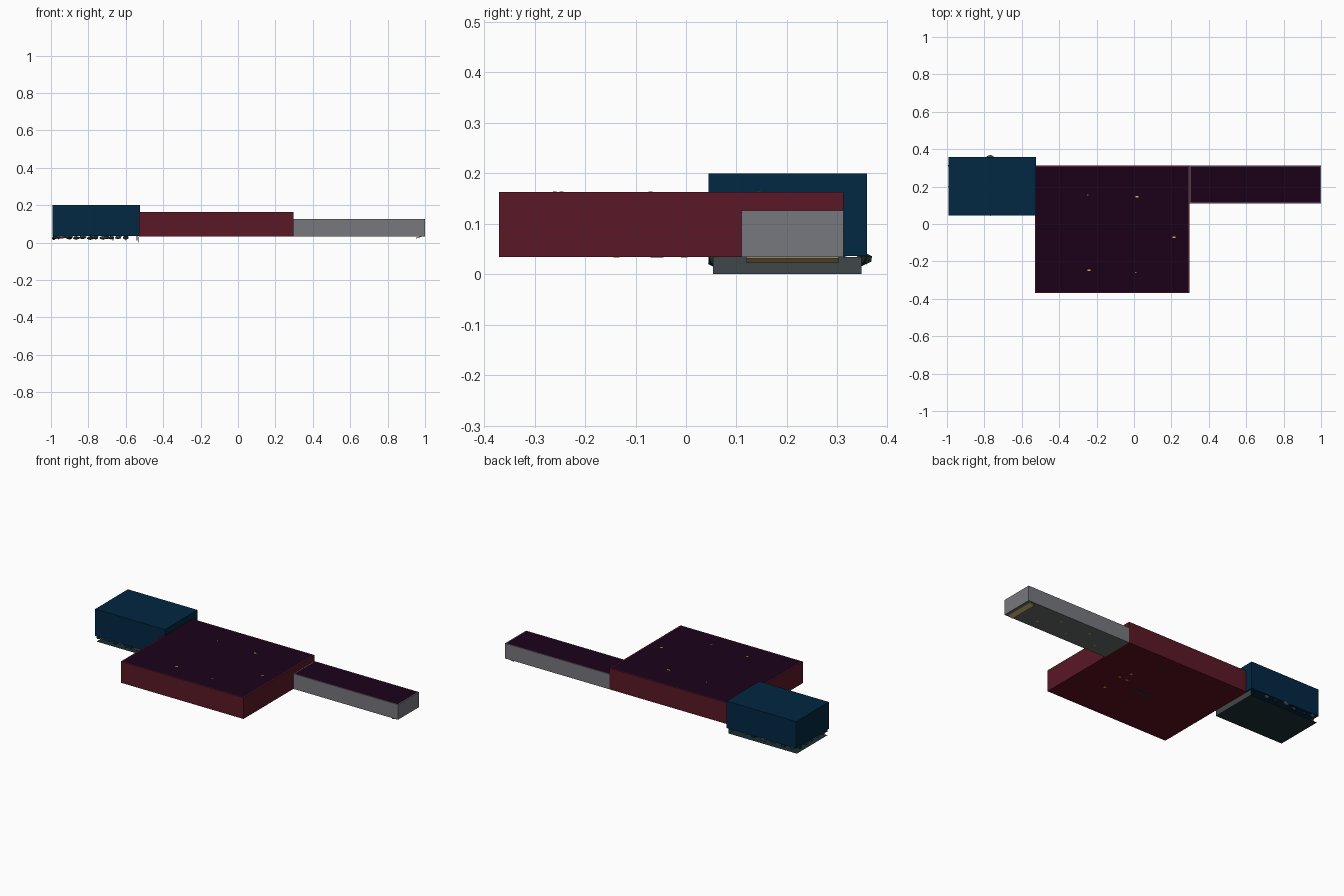
import bpy, bmesh, random
from mathutils import Vector, Matrix

if "Cube" in bpy.data.objects:
    bpy.data.objects.remove(bpy.data.objects["Cube"])

random.seed(4)


def mat(name, r, g, b):
    m = bpy.data.materials.new(name)
    m.diffuse_color = (r, g, b, 1)
    m.use_nodes = True
    m.node_tree.nodes["Principled BSDF"].inputs["Base Color"].default_value = m.diffuse_color
    return m


BLUE = mat("deep blue", .0005, .020, .054)
RED = mat("dark red", .1, .009, .019)
RED_FLOOR = mat("floor red", .11, .005, .013)
GREY = mat("mid grey", .185, .188, .208)
PURPLE = mat("dark purple", .0105, .0004, .0095)
FLOOR = mat("floor grey", .135, .145, .138)
SLATE = mat("slate", .051, .062, .065)
TEAL = mat("dark teal", .011, .029, .032)
TAN = mat("tan", .5, .38, .16)
YELLOW = mat("lamp yellow", .75, .48, .05)


def add_object(name, bm, *mats):
    me = bpy.data.meshes.new(name)
    bm.to_mesh(me)
    bm.free()
    for m in mats:
        me.materials.append(m)
    ob = bpy.data.objects.new(name, me)
    bpy.context.collection.objects.link(ob)
    return ob


def box_mesh(bm, lo, hi):
    lo, hi = Vector(lo), Vector(hi)
    m = Matrix.Translation((lo + hi) / 2) @ Matrix.Diagonal((*(hi - lo), 1))
    bmesh.ops.create_cube(bm, size=1, matrix=m)


def box(name, lo, hi, m):
    bm = bmesh.new()
    box_mesh(bm, lo, hi)
    return add_object(name, bm, m)


def plates(name, spots, half_x, half_y, z, thick, m):
    """Small flat marks lying on a surface."""
    bm = bmesh.new()
    for x, y in spots:
        box_mesh(bm, (x - half_x, y - half_y, z), (x + half_x, y + half_y, z + thick))
    return add_object(name, bm, m)


def room(name, lo, hi, rim, wall, roof, floor):
    """Box whose top is an inset roof panel framed by the wall tops."""
    bm = bmesh.new()
    box_mesh(bm, lo, hi)
    bm.normal_update()
    top = max(bm.faces, key=lambda f: f.normal.z)
    base = min(bm.faces, key=lambda f: f.normal.z)
    base.material_index = 2
    bmesh.ops.inset_region(bm, faces=[top], thickness=rim)
    top.material_index = 1
    return add_object(name, bm, wall, roof, floor)


# Main volumes
room("main_room", (-.53, -.37, .034), (.296, .312, .163), .01, RED, PURPLE, RED_FLOOR)
room("corridor", (.296, .11, .034), (1, .312, .126), .0075, GREY, PURPLE, FLOOR)
box("blue_room", (-.993, .045, .036), (-.524, .359, .2), BLUE)

# Sunken ground (one flat sheet) and retaining wall under the blue room
bm = bmesh.new()
bmesh.ops.create_grid(bm, x_segments=1, y_segments=1, size=.5,
                      matrix=Matrix.Translation((-.76, .2005, 0)) @ Matrix.Diagonal((.46, .295, 1, 1)))
add_object("cave_floor", bm, TEAL)
box("retaining_wall", (-.531, .053, 0), (-.529, .348, .034), SLATE)

# Tilted sill below the corridor end
sill = box("corridor_sill", (-.016, -.091, -.002), (.016, .091, .002), TAN)
sill.location = (.968, .211, .029)
sill.rotation_euler.y = -.3


# Rough stones around the gap under the blue room, in two shades
def stone(bm, centre, size, shade):
    m = Matrix.Translation(centre) @ Matrix.Diagonal((*size, 1))
    made = bmesh.ops.create_icosphere(bm, subdivisions=1, radius=1, matrix=m)
    c = Vector(centre)
    for v in made["verts"]:
        v.co = c + (v.co - c) * random.uniform(.75, 1.1)
        for f in v.link_faces:
            f.material_index = shade


def rand_size():
    return (random.uniform(.017, .027), random.uniform(.009, .013),
            random.uniform(.009, .013))


bm = bmesh.new()
for i, x in enumerate((-.975, -.94, -.905, -.865, -.83, -.79, -.76, -.72, -.68, -.6)):
    stone(bm, (x, .055, random.uniform(.025, .031)), rand_size(), int(i % 3 == 1))
for i, x in enumerate((-.96, -.9, -.83, -.7, -.64)):
    stone(bm, (x, .347, random.uniform(.024, .03)), rand_size(), (i + 1) % 2)
stone(bm, (-.77, .357, .03), (.025, .013, .012), 1)
for i, y in enumerate((.09, .14, .2, .25, .31)):
    sx, sy, sz = rand_size()
    stone(bm, (-.984, y, .026), (sy, sx, sz), i % 2)
add_object("stones", bm, TEAL, SLATE)

# Thin posts hanging below the front edge
bm = bmesh.new()
for x in (-.668, -.6, -.54):
    box_mesh(bm, (x - .002, .06, .012), (x + .002, .064, .036))
add_object("thin_posts", bm, SLATE)

# Small lamp tips showing through the roof
plates("roof_lamp_tips", ((-.24, -.247), (.215, -.07), (.015, .145)),
       .008, .004, .1625, .001, YELLOW)
plates("roof_pale_tips", ((-.246, .155), (.01, -.26)),
       .004, .003, .1625, .001, GREY)

# Flat details on the undersides
box("floor_slot", (-.16, -.07, .0332), (-.055, -.045, .035), TEAL)
plates("floor_dark_marks", ((-.01, .227), (-.208, .169), (-.147, .26)),
       .01, .006, .0332, .001, TEAL)
plates("floor_lamp_marks", ((.096, -.003), (.088, -.138), (.047, -.004), (.07, .06)),
       .007, .006, .0332, .001, YELLOW)
plates("corridor_marks", [(.42 + .1 * i, .17 + .08 * (i % 2)) for i in range(5)],
       .006, .008, .0332, .001, TAN)
